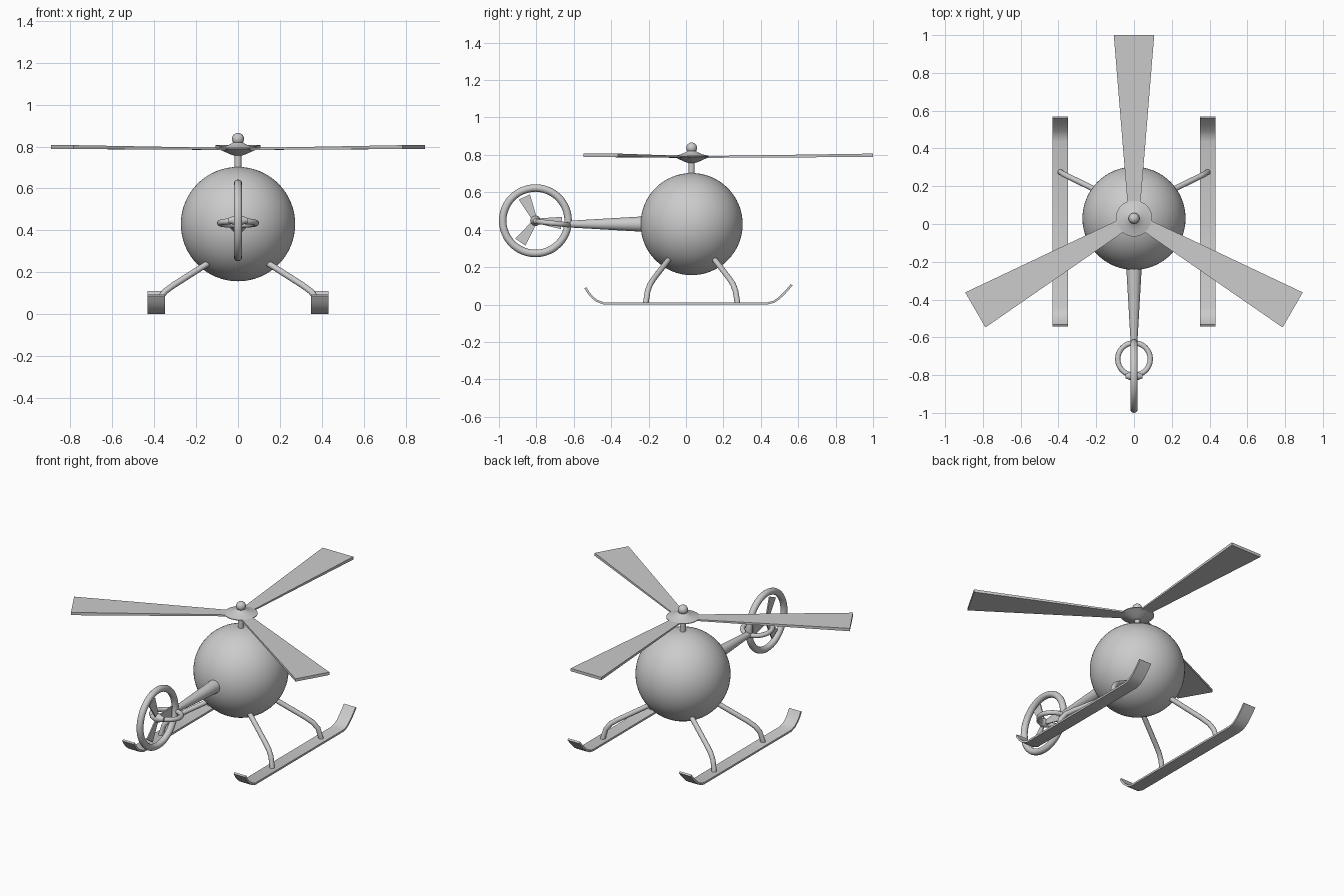
import bpy, bmesh, math
from mathutils import Matrix, Vector

if "Cube" in bpy.data.objects:
    bpy.data.objects.remove(bpy.data.objects["Cube"])

CY = 0.03  # y of the cabin and rotor axis


def finish(name, bm, smooth=True):
    bmesh.ops.recalc_face_normals(bm, faces=bm.faces)
    me = bpy.data.meshes.new(name)
    bm.to_mesh(me)
    bm.free()
    ob = bpy.data.objects.new(name, me)
    bpy.context.collection.objects.link(ob)
    if smooth:
        bpy.ops.object.select_all(action='DESELECT')
        ob.select_set(True)
        bpy.context.view_layer.objects.active = ob
        bpy.ops.object.shade_smooth_by_angle(angle=math.radians(40))
    return ob


def ball(name, loc, r, seg=32):
    bm = bmesh.new()
    bmesh.ops.create_uvsphere(bm, u_segments=seg, v_segments=seg // 2, radius=r,
                              matrix=Matrix.Translation(loc))
    finish(name, bm)


def lathe(name, profile, matrix, seg=32):
    """Revolve (radius, height) points about local z."""
    bm = bmesh.new()
    rings = [[bm.verts.new((r * math.cos(2 * math.pi * i / seg),
                            r * math.sin(2 * math.pi * i / seg), z)) for i in range(seg)]
             for r, z in profile]
    for a, b in zip(rings, rings[1:]):
        for i in range(seg):
            j = (i + 1) % seg
            bm.faces.new((a[i], a[j], b[j], b[i]))
    bm.faces.new(rings[0])
    bm.faces.new(rings[-1])
    bm.transform(matrix)
    finish(name, bm)


def blade(name, stations, matrix):
    """Tapered plate along local x; stations are (x, half width, low z, high z)."""
    bm = bmesh.new()
    ends = [[bm.verts.new(p) for p in ((x, -w, a), (x, w, a), (x, w, b), (x, -w, b))]
            for x, w, a, b in stations]
    for i in range(4):
        j = (i + 1) % 4
        bm.faces.new((ends[0][i], ends[0][j], ends[1][j], ends[1][i]))
    bm.faces.new(ends[0])
    bm.faces.new(ends[1])
    bm.transform(matrix)
    finish(name, bm, smooth=False)


def ring(name, loc, rot, major, minor):
    bpy.ops.mesh.primitive_torus_add(location=loc, rotation=rot, major_radius=major,
                                     minor_radius=minor, major_segments=48, minor_segments=14)
    bpy.context.object.name = name
    bpy.ops.object.shade_smooth_by_angle(angle=math.radians(60))


# Cabin and tail boom
ball("cabin", (0, CY, 0.43), 0.273, 64)
lathe("tail_boom", [(0.044, 0.18), (0.04, 0.276), (0.018, 0.655)],
      Matrix.Translation((0, CY, 0.43)) @ Matrix.Rotation(math.pi / 2, 4, 'X'))

# Main rotor: mast, flared hub, cap ball and three blades
axis = Matrix.Translation((0, CY, 0))
lathe("mast", [(0.016, 0.66), (0.016, 0.83)], axis)
lathe("rotor_hub", [(0.018, 0.757), (0.035, 0.762), (0.065, 0.776), (0.096, 0.789),
                    (0.096, 0.793), (0.06, 0.802), (0.03, 0.815), (0.014, 0.828)], axis, 40)
ball("rotor_cap", (0, CY, 0.837), 0.029, 24)
for k in range(3):
    blade(f"rotor_blade_{k + 1}", [(0.04, 0.031, 0.784, 0.793), (0.97, 0.107, 0.789, 0.807)],
          axis @ Matrix.Rotation(math.radians(90 + 120 * k), 4, 'Z'))

# Tail fan: guard ring, mounting ring, hub and three blades
fan = Matrix.Translation((0, -0.805, 0.448))
ring("tail_guard", (0, -0.805, 0.448), (0, math.pi / 2, 0), 0.175, 0.02)
ring("tail_mount", (0, -0.715, 0.435), (math.radians(-6), 0, 0), 0.086, 0.014)
side = fan @ Matrix.Rotation(math.pi / 2, 4, 'Z') @ Matrix.Rotation(math.pi / 2, 4, 'X')
lathe("tail_hub", [(0.012, -0.045), (0.018, -0.03), (0.028, 0), (0.018, 0.03), (0.012, 0.045)],
      side, 24)
for k in range(3):
    blade(f"tail_blade_{k + 1}", [(0.01, 0.013, -0.004, 0.004), (0.14, 0.033, -0.004, 0.004)],
          side @ Matrix.Rotation(math.radians(-5 + 120 * k), 4, 'Z'))

# Landing skids: curled strips, extruded from a side profile
SKID = [(-0.538, 0.09), (-0.522, 0.064), (-0.503, 0.041), (-0.478, 0.02), (-0.44, 0.006),
        (0.435, 0.006), (0.468, 0.014), (0.495, 0.031), (0.525, 0.06), (0.545, 0.082),
        (0.565, 0.106)]
for label, s in (("left", -1), ("right", 1)):
    bm = bmesh.new()
    rows = []
    for i, (y, z) in enumerate(SKID):
        p, q = SKID[max(i - 1, 0)], SKID[min(i + 1, len(SKID) - 1)]
        n = Vector((0, p[1] - q[1], q[0] - p[0])).normalized() * 0.006
        rows.append([bm.verts.new(Vector((s * 0.39 + dx, y, z)) + n * e)
                     for dx, e in ((-0.041, -1), (0.041, -1), (0.041, 1), (-0.041, 1))])
    for a, b in zip(rows, rows[1:]):
        for i in range(4):
            j = (i + 1) % 4
            bm.faces.new((a[i], a[j], b[j], b[i]))
    bm.faces.new(rows[0])
    bm.faces.new(rows[-1])
    finish(f"skid_{label}", bm)

# Skid legs: bent tubes from the cabin to the skids
LEG = [(0.10, 0.10, 0.27), (0.17, 0.134, 0.226), (0.31, 0.203, 0.137), (0.35, 0.222, 0.107),
       (0.375, 0.235, 0.072), (0.39, 0.245, 0.008)]
for sx in (-1, 1):
    for sy in (-1, 1):
        name = f"leg_{'front' if sy < 0 else 'rear'}_{'left' if sx < 0 else 'right'}"
        cu = bpy.data.curves.new(name, 'CURVE')
        cu.dimensions = '3D'
        cu.bevel_depth = 0.015
        cu.bevel_resolution = 4
        cu.use_fill_caps = True
        sp = cu.splines.new('POLY')
        sp.points.add(len(LEG) - 1)
        for pt, (x, y, z) in zip(sp.points, LEG):
            pt.co = (sx * x, CY + sy * y, z, 1)
        sp.use_smooth = True
        bpy.context.collection.objects.link(bpy.data.objects.new(name, cu))
